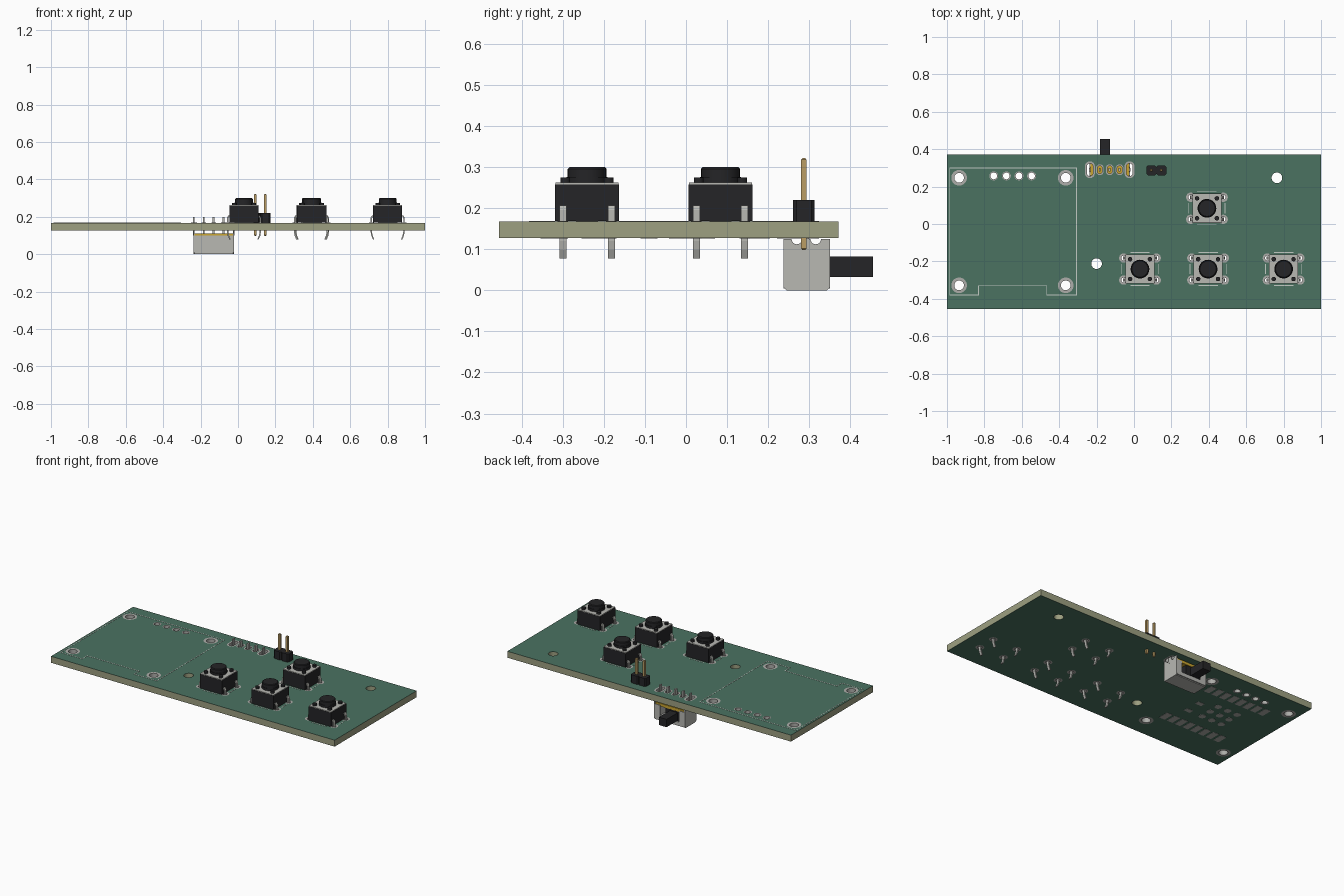
import bpy, bmesh, math
from mathutils import Matrix, Vector

if "Cube" in bpy.data.objects:
    bpy.data.objects.remove(bpy.data.objects["Cube"])

Z0, Z1 = 0.127, 0.168          # board underside and top
Y0, Y1 = -0.455, 0.371


def mat(name, rgb):
    m = bpy.data.materials.new(name)
    m.diffuse_color = (*rgb, 1)
    m.use_nodes = True
    m.node_tree.nodes["Principled BSDF"].inputs["Base Color"].default_value = m.diffuse_color
    return m


GREEN = mat("solder_mask", (0.07, 0.17, 0.12))
TAN = mat("fibreglass", (0.34, 0.35, 0.22))
BLACK = mat("black_plastic", (0.018, 0.018, 0.02))
GOLD = mat("gold", (0.50, 0.34, 0.13))
AMBER = mat("phenolic", (0.60, 0.38, 0.03))
PAD = mat("tin", (0.42, 0.42, 0.40))
METAL = mat("steel", (0.48, 0.48, 0.45))
SILK = mat("print", (0.55, 0.60, 0.56))


def finish(bm, name, m=None, smooth=False):
    bmesh.ops.recalc_face_normals(bm, faces=bm.faces)
    me = bpy.data.meshes.new(name)
    bm.to_mesh(me)
    bm.free()
    ob = bpy.data.objects.new(name, me)
    bpy.context.collection.objects.link(ob)
    if m:
        me.materials.append(m)
    if smooth:
        bpy.ops.object.select_all(action='DESELECT')
        ob.select_set(True)
        bpy.context.view_layer.objects.active = ob
        bpy.ops.object.shade_smooth_by_angle()
    return ob


def box(bm, x0, x1, y0, y1, z0, z1):
    t = Matrix.Translation(((x0 + x1) / 2, (y0 + y1) / 2, (z0 + z1) / 2))
    bmesh.ops.create_cube(bm, size=1, matrix=t @ Matrix.Diagonal((x1 - x0, y1 - y0, z1 - z0, 1)))


def cyl(bm, x, y, z0, z1, r, r2=None, n=24):
    bmesh.ops.create_cone(bm, cap_ends=True, segments=n, radius1=r, radius2=r if r2 is None else r2,
                          depth=z1 - z0, matrix=Matrix.Translation((x, y, (z0 + z1) / 2)))


def prism(bm, pts, vec):
    """Extrude a closed 3D outline along vec."""
    f = bm.faces.new([bm.verts.new(p) for p in pts])
    g = bmesh.ops.extrude_face_region(bm, geom=[f])["geom"]
    bmesh.ops.translate(bm, vec=Vector(vec), verts=[v for v in g if isinstance(v, bmesh.types.BMVert)])


def oval(x, y, z, r, s=0, n=24):
    """Circle stretched by s along y."""
    out = []
    for i in range(n):
        a = 2 * math.pi * (i + 0.5) / n
        out.append((x + r * math.cos(a), y + r * math.sin(a) + math.copysign(s, math.sin(a)), z))
    return out


def eyelet(bm, x, y, r_in, r_out, s=0):
    """Plated hole: top ring, barrel wall, bottom ring."""
    e = 0.0012
    loops = [[bm.verts.new(p) for p in oval(x, y, z, r, s)]
             for r, z in ((r_out, Z1 + e), (r_in, Z1 + e), (r_in, Z0 - e), (r_out, Z0 - e))]
    for a, b in zip(loops, loops[1:]):
        for i in range(len(a)):
            j = (i + 1) % len(a)
            bm.faces.new((a[i], a[j], b[j], b[i]))


BUTTONS = [(0.39, 0.084), (0.032, -0.241), (0.396, -0.241), (0.80, -0.241)]
CORNERS = [(x, y) for x in (-0.935, -0.365) for y in (0.247, -0.328)]
SW_X, SW_Y = -0.13, 0.29
SW_PINS = [SW_X + i * 0.053 for i in (-2, -1, 0, 1, 2)]

# plated holes: x, y, hole radius, ring radius, stretch
holes = [(x, y, 0.026, 0.042, 0) for x, y in CORNERS]
holes += [(-0.75 + i * 0.0675, 0.257, 0.018, 0.024, 0) for i in range(4)]
holes += [(bx + sx * 0.087, by + sy * 0.059, 0.013, 0.025, 0)
          for bx, by in BUTTONS for sx in (-1, 1) for sy in (-1, 1)]
for i, x in enumerate(SW_PINS):
    end = i in (0, 4)
    holes.append((x, SW_Y, 0.016 if end else 0.013, 0.027 if end else 0.021, 0.018 if end else 0.008))
bm = bmesh.new()
for x, y, ri, ro, s in holes:
    eyelet(bm, x, y, ri, ro, s)
finish(bm, "plated_holes", PAD)

# board: core and two mask layers, drilled
bm = bmesh.new()
for x, y, ri, ro, s in holes + [(0.764, 0.247, 0.028, 0, 0), (-0.2, -0.212, 0.028, 0, 0)]:
    prism(bm, oval(x, y, 0.0, ri + 0.0005, s), (0, 0, 0.4))
cutter = finish(bm, "drill_cutter")
cutter.hide_render = True
for name, z0, z1, m in (("board_core", Z0 + 0.001, Z1 - 0.001, TAN),
                        ("board_top_mask", Z1 - 0.001, Z1, GREEN),
                        ("board_bottom_mask", Z0, Z0 + 0.001, GREEN)):
    bm = bmesh.new()
    box(bm, -1, 1, Y0, Y1, z0, z1)
    ob = finish(bm, name, m)
    mod = ob.modifiers.new("drill", 'BOOLEAN')
    mod.operation, mod.solver, mod.object = 'DIFFERENCE', 'EXACT', cutter
    bpy.context.view_layer.objects.active = ob
    bpy.ops.object.modifier_apply(modifier=mod.name)
bpy.data.objects.remove(cutter)

# printed outlines: display frame and button side marks
bm = bmesh.new()
frame = [(-0.985, 0.30), (-0.307, 0.30), (-0.307, -0.38), (-0.467, -0.38), (-0.467, -0.33),
         (-0.832, -0.33), (-0.832, -0.38), (-0.985, -0.38)]
lines = list(zip(frame, frame[1:] + frame[:1]))
lines += [((bx + s * 0.097, by - 0.025), (bx + s * 0.097, by + 0.025)) for bx, by in BUTTONS for s in (-1, 1)]
lines += [((bx - 0.05, by + s * 0.088), (bx + 0.05, by + s * 0.088)) for bx, by in BUTTONS for s in (-1, 1)]
w = 0.002
for (xa, ya), (xb, yb) in lines:
    box(bm, min(xa, xb) - w, max(xa, xb) + w, min(ya, yb) - w, max(ya, yb) + w, Z1 - 0.0005, Z1 + 0.001)
finish(bm, "printed_outlines", SILK)

# underside solder pads
bm = bmesh.new()
for i in range(8):
    x = -0.42 - i * 0.057
    for y in (0.17, -0.22):
        box(bm, x - 0.02, x + 0.02, y - 0.035, y + 0.035, Z0 - 0.001, Z0 + 0.0005)
for y in (0.01, -0.09):
    box(bm, -0.50, -0.455, y - 0.015, y + 0.015, Z0 - 0.001, Z0 + 0.0005)
for i in range(3):
    for j in range(3):
        cyl(bm, -0.58 - i * 0.07, -0.02 + (j - 1) * 0.07, Z0 - 0.001, Z0 + 0.0005, 0.021)
finish(bm, "underside_pads", PAD)

# push buttons
leg = [(0.077, 0.207), (0.084, 0.207), (0.091, 0.195), (0.091, 0.120), (0.087, 0.098), (0.078, 0.078),
       (0.072, 0.080), (0.080, 0.100), (0.084, 0.120), (0.084, 0.190)]
for k, (bx, by) in enumerate(BUTTONS, 1):
    bm = bmesh.new()
    box(bm, bx - 0.078, bx + 0.078, by - 0.078, by + 0.078, Z1 + 0.001, 0.258)
    finish(bm, f"button_body_{k}", BLACK)
    bm = bmesh.new()
    box(bm, bx - 0.077, bx + 0.077, by - 0.077, by + 0.077, 0.258, 0.262)
    finish(bm, f"button_plate_{k}", METAL)
    bm = bmesh.new()
    cyl(bm, bx, by, 0.262, 0.276, 0.050, n=32)
    cyl(bm, bx, by, 0.276, 0.296, 0.047, n=32)
    cyl(bm, bx, by, 0.296, 0.300, 0.047, 0.043, n=32)
    for sx in (-1, 1):
        for sy in (-1, 1):
            cyl(bm, bx + sx * 0.053, by + sy * 0.053, 0.262, 0.275, 0.012, n=16)
    finish(bm, f"button_cap_and_pegs_{k}", BLACK, True)
    bm = bmesh.new()
    for sx in (-1, 1):
        for sy in (-1, 1):
            prism(bm, [(bx + sx * x, by + sy * 0.059 - 0.0085, z) for x, z in leg], (0, 0.017, 0))
    finish(bm, f"button_legs_{k}", METAL)

# two-pin header
for k, x in enumerate((0.093, 0.146), 1):
    bm = bmesh.new()
    c = 0.008
    h = 0.0265
    oct_pts = [(-h, c - h), (c - h, -h), (h - c, -h), (h, c - h), (h, h - c), (h - c, h), (c - h, h), (-h, h - c)]
    prism(bm, [(x + a, 0.287 + b, Z1) for a, b in oct_pts], (0, 0, 0.052))
    finish(bm, f"header_block_{k}", BLACK)
    bm = bmesh.new()
    box(bm, x - 0.0065, x + 0.0065, 0.2805, 0.2935, 0.102, 0.318)
    for z, s in ((0.318, 1), (0.102, -1)):      # tapered tips
        base = [(x - 0.0065, 0.2805), (x + 0.0065, 0.2805), (x + 0.0065, 0.2935), (x - 0.0065, 0.2935)]
        lo = [bm.verts.new((a, b, z)) for a, b in base]
        hi = [bm.verts.new((x + (a - x) * 0.5, 0.287 + (b - 0.287) * 0.5, z + s * 0.004)) for a, b in base]
        bm.faces.new(hi)
        for i in range(4):
            bm.faces.new((lo[i], lo[(i + 1) % 4], hi[(i + 1) % 4], hi[i]))
    finish(bm, f"header_pin_{k}", GOLD)

# slide switch shell: notched side walls, floor, back wall, slotted front
SX0, SX1, SY0, SY1, T = -0.239, -0.021, 0.237, 0.351, 0.007
side = [(SY0, 0.125), (SY0, 0.008), (SY0 + 0.008, 0.0), (SY1 - 0.008, 0.0), (SY1, 0.008), (SY1, 0.125)]
for c in (0.316, 0.270):
    side += [(c + 0.013 * math.cos(a), 0.125 - 0.013 * math.sin(a))
             for a in [math.pi * i / 8 for i in range(9)]]
bm = bmesh.new()
for x in (SX0, SX1 - T):
    prism(bm, [(x, y, z) for y, z in side], (T, 0, 0))
box(bm, SX0 + T, SX1 - T, SY0 + 0.008, SY1 - 0.008, 0.0, T)
box(bm, SX0 + T, SX1 - T, SY0, SY0 + T, 0.004, 0.100)
box(bm, SX0 + T, SX1 - T, SY1 - T, SY1, 0.004, 0.028)
for xa, xb in ((SX0 + T, -0.198), (-0.062, SX1 - T)):
    box(bm, xa, xb, SY1 - T, SY1, 0.028, 0.100)
finish(bm, "switch_shell", METAL)

# switch inner base, slider, lever, pins
bm = bmesh.new()
box(bm, SX0 + T, SX1 - T, SY0 + 0.004, SY1 - 0.004, 0.092, 0.110)
finish(bm, "switch_base", AMBER)
bm = bmesh.new()
box(bm, -0.215, -0.095, SY0 + 0.015, SY1 - T, 0.02, 0.09)
box(bm, -0.182, -0.128, SY1 - T, 0.4555, 0.032, 0.082)
finish(bm, "switch_lever", BLACK)
bm = bmesh.new()
for i, x in enumerate(SW_PINS):
    hw = 0.004 if i in (0, 4) else 0.005
    box(bm, x - hw, x + hw, SW_Y - 0.010, SW_Y + 0.010, 0.10, 0.20)
finish(bm, "switch_pins", METAL)
